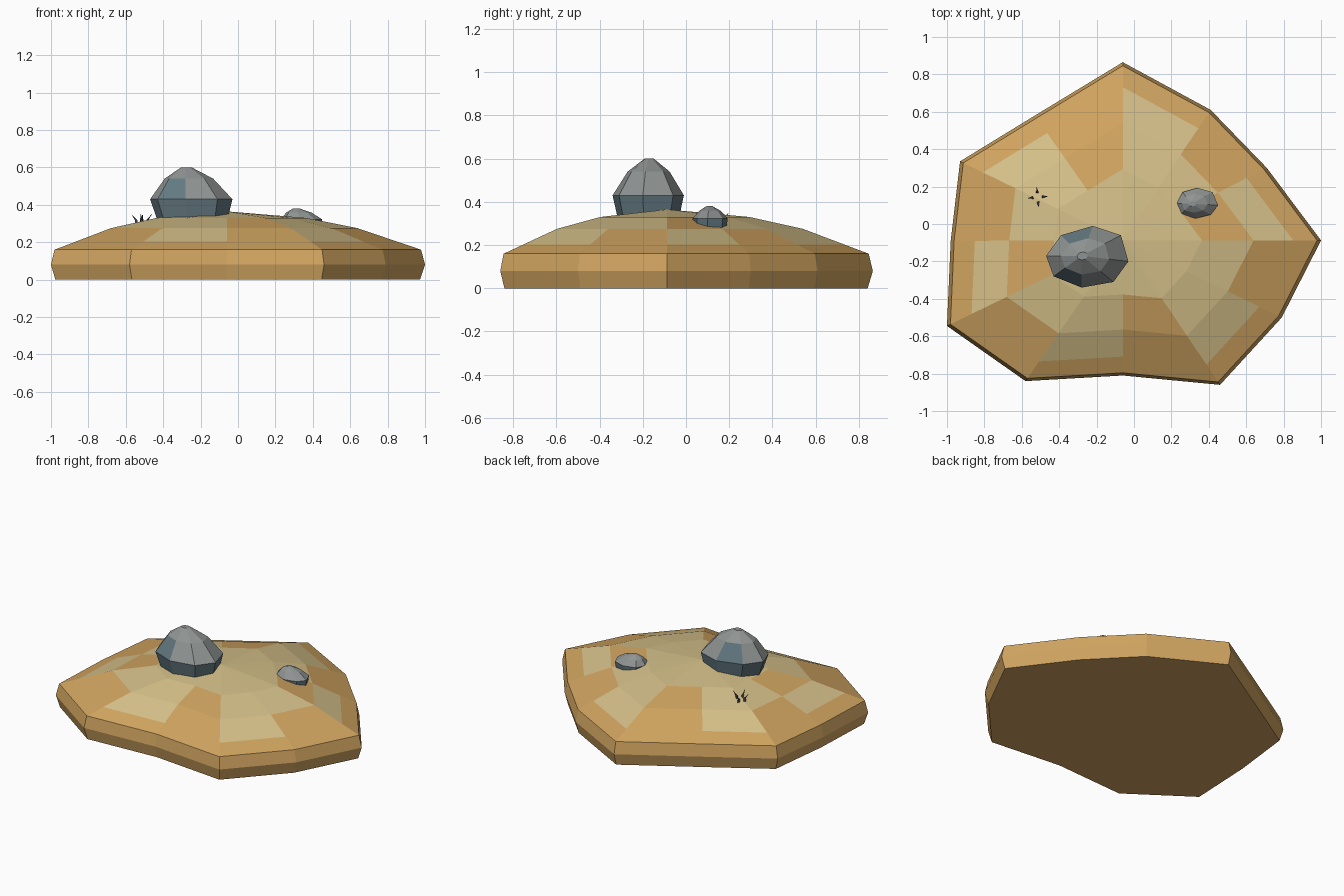
import bpy, math
from mathutils import Vector

if "Cube" in bpy.data.objects:
    bpy.data.objects.remove(bpy.data.objects["Cube"])


def material(name, srgb):
    m = bpy.data.materials.new(name)
    lin = [((c / 255 + 0.055) / 1.055) ** 2.4 for c in srgb]
    m.diffuse_color = (*lin, 1)
    m.use_nodes = True
    m.node_tree.nodes["Principled BSDF"].inputs["Base Color"].default_value = m.diffuse_color
    return m


SAND = material("tan sand", (208, 164, 96))
PALE = material("pale sand", (213, 192, 137))
GREY = material("stone grey", (143, 148, 147))
SLATE = material("dark slate", (100, 122, 130))
TWIG = material("dark twig", (62, 66, 76))


def stacked(name, outline, levels, mats, rule, tip=None):
    """Skin an outline scaled about moving centres; rule(level, sector) picks the material."""
    n = len(outline)
    verts, faces, idx = [], [], []
    for cx, cy, s, z in levels:
        verts += [(cx + x * s, cy + y * s, z) for x, y in outline]
    faces.append(tuple(reversed(range(n))))
    idx.append(0)
    for l in range(len(levels) - 1):
        for i in range(n):
            j = (i + 1) % n
            faces.append((l * n + i, l * n + j, (l + 1) * n + j, (l + 1) * n + i))
            idx.append(rule(l, i))
    top = (len(levels) - 1) * n
    if tip:
        verts.append(tip)
        for i in range(n):
            faces.append((top + i, top + (i + 1) % n, len(verts) - 1))
            idx.append(rule(len(levels) - 1, i))
    else:
        faces.append(tuple(range(top, top + n)))
        idx.append(0)
    me = bpy.data.meshes.new(name)
    me.from_pydata(verts, [], faces)
    for m in mats:
        me.materials.append(m)
    for p, k in zip(me.polygons, idx):
        p.material_index = k
    ob = bpy.data.objects.new(name, me)
    bpy.context.collection.objects.link(ob)
    return ob


# Sand mound: twelve-sided outline, relative to the summit
CX, CY = -0.06, -0.088
rim = [(1.0, -0.088), (0.71, 0.30), (0.41, 0.61), (-0.06, 0.865),
       (-0.53, 0.58), (-0.93, 0.335), (-0.98, -0.09), (-1.0, -0.545),
       (-0.58, -0.84), (-0.06, -0.81), (0.46, -0.86), (0.79, -0.50)]
rim = [(x - CX, y - CY) for x, y in rim]


def mound_rule(level, i):
    if level == 3:                      # alternate patches low on the slope
        return 1 if i % 2 == 0 else 0
    if level == 4:                      # every third sector stays tan
        return 0 if i % 3 == 0 else 1
    return 1 if level == 5 else 0       # pale summit


rings = [(0.975, 0), (1, 0.08), (0.98, 0.16), (0.86, 0.203), (0.66, 0.275), (0.40, 0.33)]
stacked("sand_mound", rim, [(CX, CY, s, z) for s, z in rings],
        [SAND, PALE], mound_rule, tip=(CX, CY, 0.365))


# Rocks: eight-sided, slate below the widest ring and on some facets
def rock_rule(level, i):
    return 1 if level == 0 or (level == 1 and i % 3 == 2) else 0


big = [(-0.03, -0.20), (-0.07, -0.06), (-0.22, -0.01), (-0.39, -0.06),
       (-0.47, -0.17), (-0.43, -0.28), (-0.28, -0.34), (-0.11, -0.31)]
big = [(x + 0.28, y + 0.17) for x, y in big]
stacked("large_rock", big,
        [(-0.27, -0.17, 0.86, 0.325), (-0.28, -0.17, 1, 0.43),
         (-0.28, -0.17, 0.59, 0.54), (-0.28, -0.17, 0.13, 0.60)],
        [GREY, SLATE], rock_rule)

small = [(0.45, 0.10), (0.42, 0.17), (0.34, 0.193), (0.26, 0.17),
         (0.228, 0.11), (0.25, 0.05), (0.33, 0.03), (0.41, 0.05)]
small = [(x - 0.33, y - 0.11) for x, y in small]
stacked("small_rock", small,
        [(0.33, 0.11, 0.92, 0.27), (0.33, 0.11, 1, 0.322),
         (0.32, 0.11, 0.62, 0.358), (0.31, 0.108, 0.17, 0.38)],
        [GREY, SLATE], lambda l, i: 1 if l == 0 else 0)

# Dry grass tuft: four thin blades leaning outward
for k in range(4):
    a = math.radians(90 * k + 5)
    out = Vector((math.cos(a), math.sin(a)))
    base = Vector((-0.515, 0.143)) + out * 0.028
    tip = Vector((-0.515, 0.143)) + out * 0.056
    tri = [(0.009 * math.cos(a + t), 0.009 * math.sin(a + t)) for t in (0, 2.1, 4.2)]
    stacked(f"grass_blade_{k + 1}", tri, [(base.x, base.y, 1, 0.29), (base.x, base.y, 0.9, 0.318)],
            [TWIG], lambda l, i: 0, tip=(tip.x, tip.y, 0.352))
